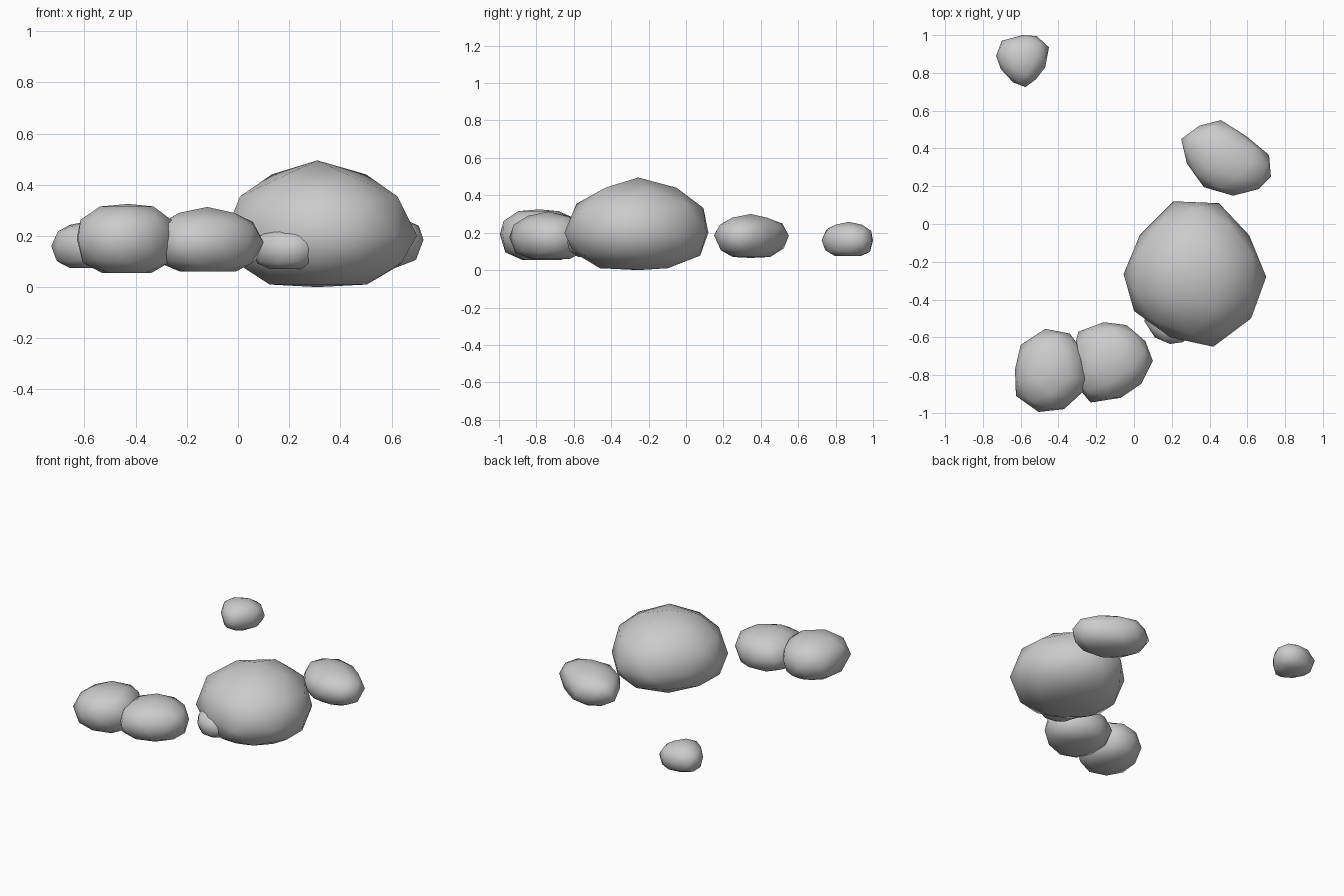
import bpy, bmesh
from math import atan2, pi, cos, hypot

BANDS = (-1, -0.85, -0.49, 0, 0.49, 0.85, 1)  # unit-sphere heights of the rings


def height(t, levels):
    """Map a unit-sphere height to a rock height through the ring levels."""
    for i in range(6):
        if t <= BANDS[i + 1] or i == 5:
            k = (t - BANDS[i]) / (BANDS[i + 1] - BANDS[i])
            return levels[i] + (levels[i + 1] - levels[i]) * min(max(k, 0), 1)


def rock(name, centre, levels, outline):
    """Low icosphere whose 10-sided equator follows a counter-clockwise outline."""
    bm = bmesh.new()
    bmesh.ops.create_icosphere(bm, subdivisions=2, radius=1)
    # align equator vertices with outline corners
    equator = [v for v in bm.verts if abs(v.co.z) < 0.01]
    offset = atan2(equator[0].co.y, equator[0].co.x) % (pi / 5)
    first = atan2(outline[0][1] - centre[1], outline[0][0] - centre[0])
    shift = round((first - offset) / (pi / 5))
    for v in bm.verts:
        x, y, z = v.co
        r = hypot(x, y)
        if abs(z) > 0.01:
            r /= cos(pi / 10)
        s = ((atan2(y, x) - offset) / (pi / 5) - shift) % 10
        i, k = int(s + 1e-4), s - int(s + 1e-4)
        a, b = outline[i % 10], outline[(i + 1) % 10]
        px, py = (a[j] + (b[j] - a[j]) * k for j in (0, 1))
        v.co = (centre[0] + (px - centre[0]) * r,
                centre[1] + (py - centre[1]) * r,
                height(z, levels))
    bmesh.ops.recalc_face_normals(bm, faces=bm.faces)
    for f in bm.faces:
        f.smooth = True
    mesh = bpy.data.meshes.new(name)
    bm.to_mesh(mesh)
    bm.free()
    bpy.context.collection.objects.link(bpy.data.objects.new(name, mesh))


# main boulder
rock("large_boulder", (0.31, -0.255), (0, 0.01, 0.085, 0.2, 0.345, 0.44, 0.495),
     [(0.70, -0.28), (0.61, -0.06), (0.45, 0.11), (0.21, 0.12), (0.03, -0.06),
      (-0.055, -0.265), (0.0, -0.46), (0.19, -0.60), (0.42, -0.65), (0.62, -0.50)])

# pair of front left rocks
rock("front_left_rock", (-0.43, -0.785), (0.055, 0.055, 0.10, 0.19, 0.27, 0.315, 0.325),
     [(-0.25, -0.78), (-0.28, -0.66), (-0.34, -0.58), (-0.47, -0.555), (-0.60, -0.64),
      (-0.63, -0.77), (-0.625, -0.91), (-0.505, -0.995), (-0.37, -0.98), (-0.25, -0.87)])
rock("front_middle_rock", (-0.12, -0.735), (0.06, 0.06, 0.095, 0.175, 0.25, 0.29, 0.313),
     [(0.10, -0.725), (0.06, -0.62), (-0.04, -0.535), (-0.16, -0.52), (-0.295, -0.57),
      (-0.33, -0.71), (-0.31, -0.85), (-0.23, -0.945), (-0.07, -0.92), (0.04, -0.845)])

# small stone tucked under the boulder
rock("small_front_stone", (0.18, -0.51), (0.07, 0.07, 0.095, 0.15, 0.2, 0.22, 0.23),
     [(0.315, -0.52), (0.29, -0.43), (0.22, -0.385), (0.13, -0.39), (0.07, -0.44),
      (0.055, -0.515), (0.11, -0.60), (0.19, -0.635), (0.26, -0.625), (0.305, -0.58)])

# back rocks
rock("back_right_rock", (0.49, 0.345), (0.065, 0.07, 0.11, 0.185, 0.245, 0.28, 0.30),
     [(0.715, 0.365), (0.595, 0.465), (0.46, 0.55), (0.345, 0.52), (0.25, 0.45),
      (0.28, 0.32), (0.37, 0.195), (0.525, 0.15), (0.66, 0.185), (0.725, 0.25)])
rock("back_left_stone", (-0.585, 0.87), (0.075, 0.075, 0.10, 0.16, 0.215, 0.243, 0.258),
     [(-0.47, 0.83), (-0.45, 0.935), (-0.515, 0.995), (-0.59, 1.0), (-0.70, 0.97),
      (-0.73, 0.89), (-0.705, 0.82), (-0.64, 0.75), (-0.575, 0.725), (-0.52, 0.765)])
